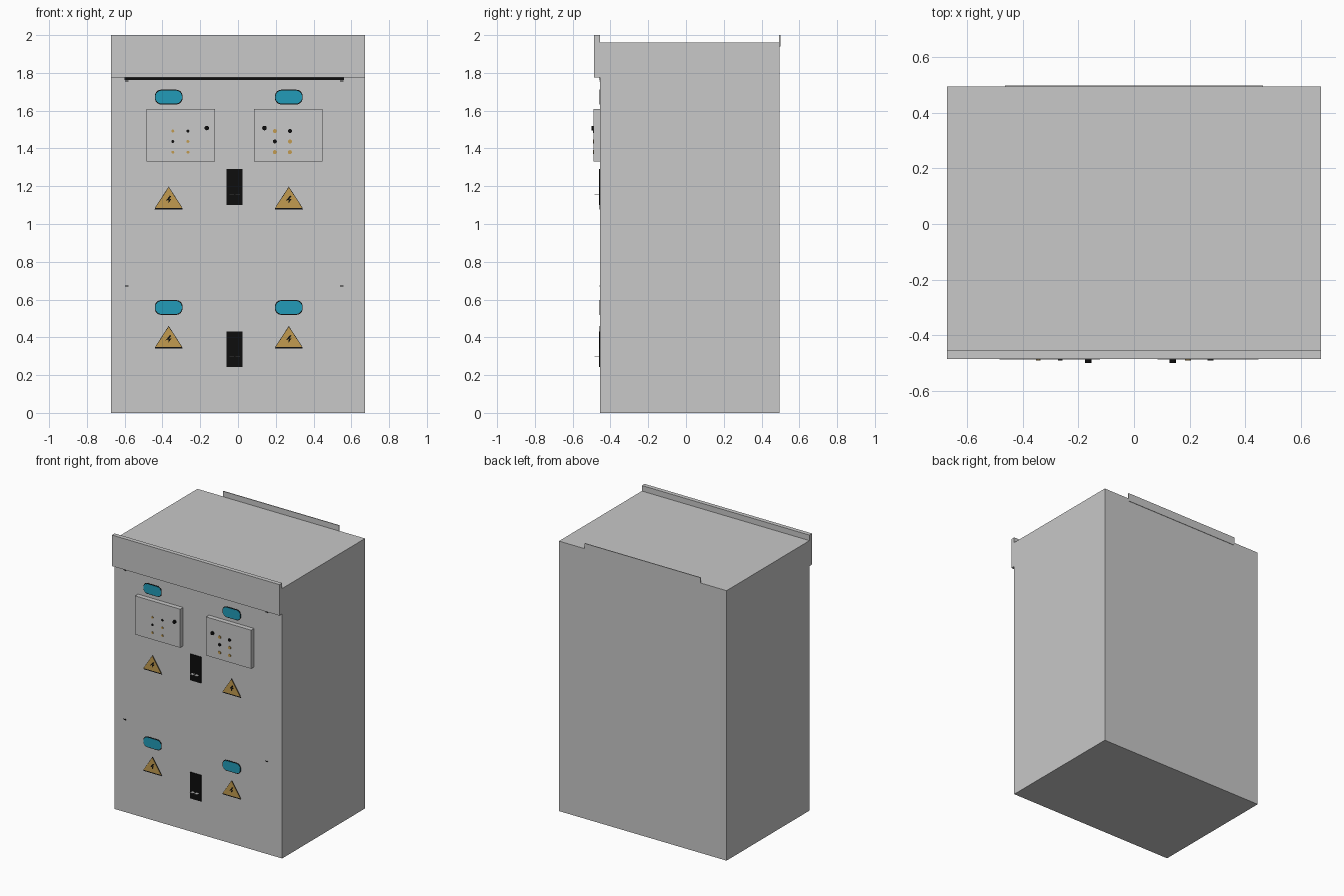
import bpy, bmesh, math

if "Cube" in bpy.data.objects:
    bpy.data.objects.remove(bpy.data.objects["Cube"])

def mat(name, r, g, b):
    m = bpy.data.materials.new(name)
    m.diffuse_color = (r, g, b, 1)
    m.use_nodes = True
    m.node_tree.nodes["Principled BSDF"].inputs["Base Color"].default_value = m.diffuse_color
    return m

GREY = mat("cabinet grey", 0.58, 0.58, 0.58)
BLACK = mat("black", 0.004, 0.004, 0.004)
BLUE = mat("label blue", 0.016, 0.33, 0.48)
YELLOW = mat("warning yellow", 0.54, 0.33, 0.08)
FRONT = -0.455    # front wall
BOX_Y = -0.489    # face of the control boxes

def plate(name, pts, y_back, depth, material):
    """Extrude an x,z outline towards the viewer from y_back."""
    bm = bmesh.new()
    back = [bm.verts.new((x, y_back, z)) for x, z in pts]
    front = [bm.verts.new((x, y_back - depth, z)) for x, z in pts]
    n = len(pts)
    bm.faces.new(back)
    bm.faces.new(front[::-1])
    for i in range(n):
        j = (i + 1) % n
        bm.faces.new((back[i], front[i], front[j], back[j]))
    bmesh.ops.recalc_face_normals(bm, faces=bm.faces)
    me = bpy.data.meshes.new(name)
    bm.to_mesh(me)
    bm.free()
    me.materials.append(material)
    ob = bpy.data.objects.new(name, me)
    bpy.context.collection.objects.link(ob)
    return ob

def rect(x0, x1, z0, z1):
    return [(x0, z0), (x1, z0), (x1, z1), (x0, z1)]

def pill(cx, cz, w, h, r, n=6):
    pts = []
    for k, (sx, sz) in enumerate([(1, 1), (-1, 1), (-1, -1), (1, -1)]):
        for i in range(n + 1):
            a = (k + i / n) * math.pi / 2
            pts.append((cx + sx * (w / 2 - r) + r * math.cos(a),
                        cz + sz * (h / 2 - r) + r * math.sin(a)))
    return pts

def disc(cx, cz, r, n=16):
    return [(cx + r * math.cos(2 * math.pi * i / n),
             cz + r * math.sin(2 * math.pi * i / n)) for i in range(n)]

# Cabinet shell, header fascia and rear roof strip
plate("cabinet_body", rect(-0.673, 0.673, 0, 1.96), 0.496, 0.496 - FRONT, GREY)
plate("header_fascia", rect(-0.673, 0.673, 1.775, 2.0), FRONT, 0.031, GREY)
plate("rear_roof_strip", rect(-0.465, 0.465, 1.94, 2.0), 0.499, 0.006, GREY)
plate("header_shadow_gap", rect(-0.6, 0.56, 1.763, 1.775), FRONT, 0.003, BLACK)

# Hinge pins at the door corners
for x in (-0.59, 0.55):
    for z in (0.672, 1.757):
        plate("hinge_pin", rect(x - 0.009, x + 0.009, z - 0.003, z + 0.003),
              FRONT, 0.003, BLACK)

# Control boxes with a knob and lamps
for x0, knob_x, lamp_xs in ((-0.485, -0.165, (-0.345, -0.265)),
                            (0.085, 0.14, (0.195, 0.275))):
    plate("control_box", rect(x0, x0 + 0.363, 1.33, 1.61), FRONT,
          FRONT - BOX_Y, GREY)
    plate("box_knob", disc(knob_x, 1.508, 0.012), BOX_Y, 0.011, BLACK)
    for i, lx in enumerate(lamp_xs):
        for j, lz in enumerate((1.492, 1.437, 1.38)):
            dark = (i, j) in ((1, 0), (0, 1))
            plate("indicator_lamp", disc(lx, lz, 0.011 if x0 > 0 else 0.008, 10),
                  BOX_Y, 0.003, BLACK if dark else YELLOW)

# Blue name plates and warning triangles, two per door
for cx in (-0.367, 0.269):
    for cz in (1.672, 0.558):
        plate("name_plate_border", pill(cx, cz, 0.146, 0.078, 0.033),
              FRONT, 0.002, BLACK)
        plate("name_plate", pill(cx, cz, 0.140, 0.068, 0.031),
              FRONT, 0.004, BLUE)
    for z in (1.078, 0.34):
        plate("warning_border", [(cx - 0.074, z), (cx + 0.074, z),
              (cx + 0.07, z + 0.012), (cx, z + 0.12), (cx - 0.07, z + 0.012)],
              FRONT, 0.002, BLACK)
        plate("warning_sign", [(cx - 0.07, z + 0.008), (cx + 0.07, z + 0.008),
              (cx, z + 0.115)], FRONT, 0.004, YELLOW)
        bolt = [(0.006, 0.072), (-0.016, 0.044), (0, 0.05), (-0.002, 0.03),
                (0.015, 0.056), (0.002, 0.052), (0.014, 0.07)]
        plate("warning_bolt", [(cx + a, z + b) for a, b in bolt],
              FRONT, 0.006, BLACK)

# Black latches with a thin projecting lever
for z in (1.10, 0.242):
    plate("latch_plate", rect(-0.061, 0.024, z, z + 0.19), FRONT, 0.006, BLACK)
    for x in (-0.046, -0.013):
        plate("latch_lever", rect(x, x + 0.024, z + 0.053, z + 0.057),
              FRONT, 0.029, GREY)
